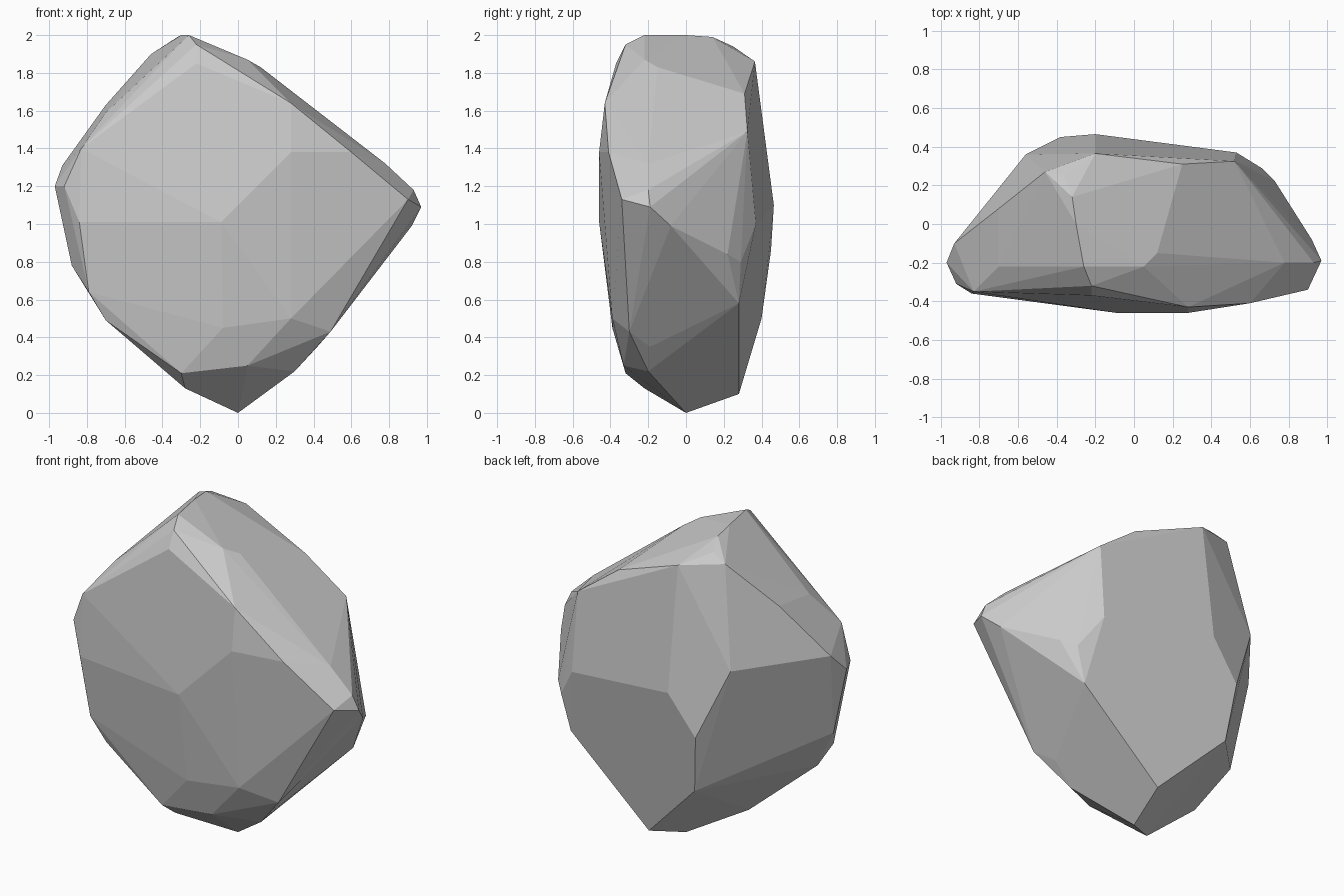
import bpy, bmesh, math

# Corner points of the chipped boulder, grouped by region
front = [(-.09, -.46, 1.01), (.28, -.46, 1.38), (.28, -.43, 1.64), (.6, -.41, 1.38),
         (.9, -.34, 1.13), (-.08, -.39, .45), (.28, -.39, .5), (.49, -.3, .43),
         (-.84, -.36, 1.01), (-.83, -.35, 1.4), (-.79, -.33, .64), (-.3, -.32, .21),
         (-.22, -.37, 1.85), (.05, -.33, .25)]
top = [(-.22, -.32, 1.95), (-.26, -.22, 2.0), (-.3, 0, 2.0), (-.32, .14, 1.99),
       (-.36, .25, 1.94), (-.2, .365, 1.86), (-.46, .27, 1.9), (.05, -.22, 1.87),
       (.12, -.15, 1.83), (.25, .31, 1.69), (.52, .325, 1.49)]
right = [(.78, -.2, 1.32), (.93, -.2, 1.18), (.97, -.19, 1.09), (.92, -.08, .99),
         (.73, .22, .84), (.66, .29, .8), (.6, .28, .58), (.42, -.19, .35)]
left = [(-.97, -.2, 1.2), (-.93, -.1, 1.31), (-.92, -.31, 1.2), (-.7, -.22, 1.59),
        (-.7, .08, 1.63), (-.88, -.2, .78), (-.7, -.3, .49), (-.53, .09, .6)]
back = [(-.2, .465, 1.1), (-.38, .45, .86), (-.56, .36, 1.29), (.53, .37, 1.0),
        (-.34, .4, .5)]
bottom = [(0, 0, 0), (.06, .28, .1), (.3, -.2, .22), (-.28, -.22, .13)]

# Wrap the corners in a convex skin and merge nearly flat facets
bm = bmesh.new()
for p in front + top + right + left + back + bottom:
    bm.verts.new(p)
bmesh.ops.convex_hull(bm, input=bm.verts)
loose = [v for v in bm.verts if not v.link_faces]
bmesh.ops.delete(bm, geom=loose, context='VERTS')
bmesh.ops.dissolve_limit(bm, angle_limit=math.radians(3), verts=bm.verts, edges=bm.edges)
bmesh.ops.recalc_face_normals(bm, faces=bm.faces)

mesh = bpy.data.meshes.new("boulder")
bm.to_mesh(mesh)
bm.free()
boulder = bpy.data.objects.new("boulder", mesh)
bpy.context.collection.objects.link(boulder)
